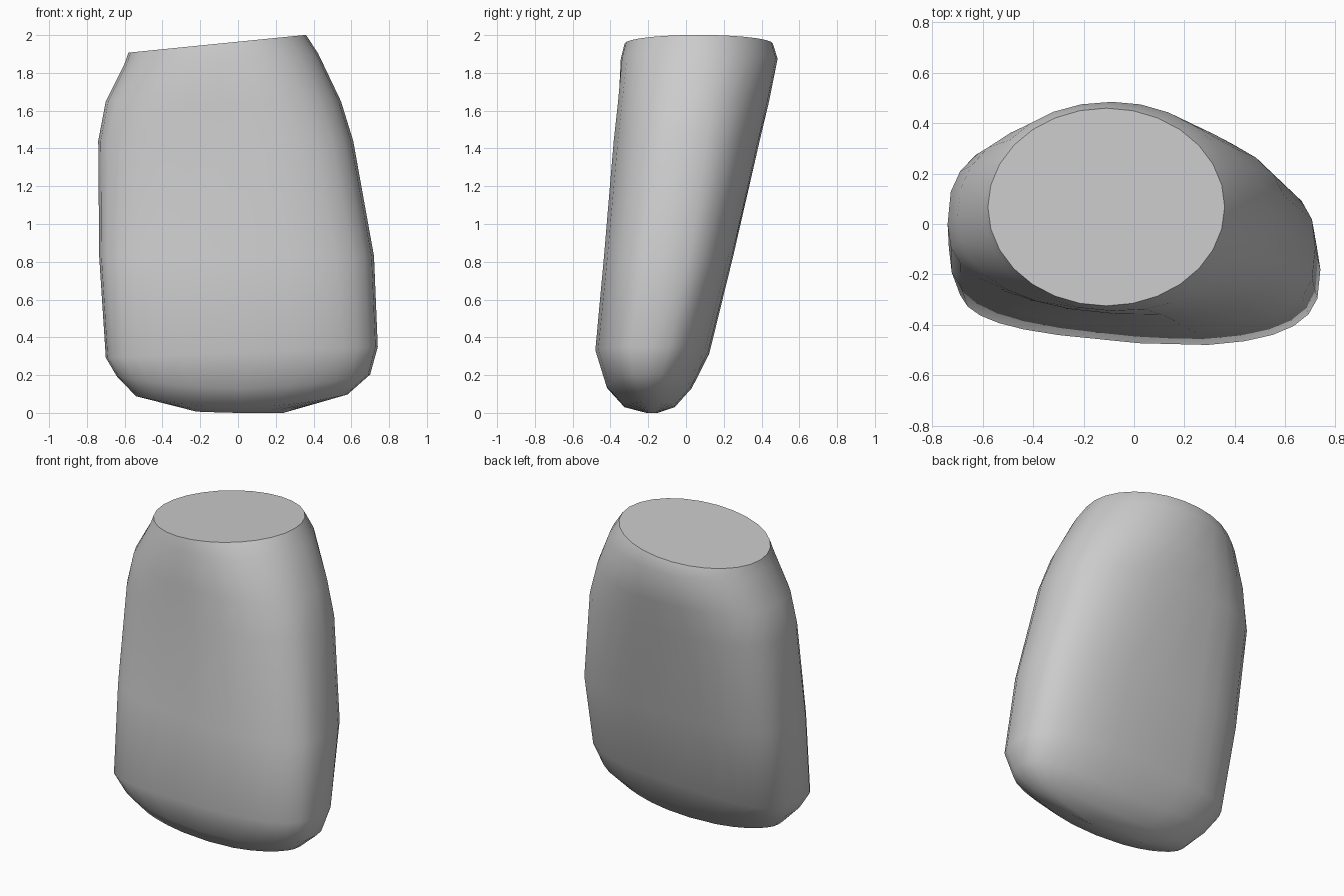
import bpy
import bmesh
from math import sin, cos, pi, radians, copysign

cube = bpy.data.objects.get("Cube")
if cube:
    bpy.data.objects.remove(cube, do_unlink=True)

SIDES = 28
FRONT_RIDGE_X = 0.15

# Cross-sections, bottom to top:
# height, x min, x max, y front, y back,
# squareness of the corners (back left, back right, front right, front left),
# slant of the front away from its ridge, tilt along x, upward bow
SECTIONS = [
    (0.00, -0.22, 0.24, -0.21, -0.15, (2.2, 2.2, 2.2, 2.2), 0, -0.02, 0.05),
    (0.03, -0.54, 0.58, -0.33, -0.06, (2.4, 2.8, 2.8, 2.6), 0.03, 0, 0.2),
    (0.13, -0.64, 0.70, -0.425, 0.03, (2.5, 3.2, 3.2, 2.9), 0.07, 0, 0.15),
    (0.32, -0.70, 0.74, -0.485, 0.125, (2.5, 3.6, 3.7, 3.1), 0.09, 0.04, 0),
    (0.83, -0.735, 0.72, -0.44, 0.25, (2.7, 3.2, 3.2, 2.9), 0.11, 0, 0),
    (1.44, -0.74, 0.61, -0.39, 0.39, (2.4, 2.7, 2.6, 2.7), 0.11, 0, 0),
    (1.65, -0.70, 0.545, -0.37, 0.44, (2.1, 2.3, 2.4, 2.5), 0.06, 0, 0),
    (1.88, -0.60, 0.425, -0.35, 0.485, (2, 2.1, 2.1, 2.2), 0.02, 0.05, 0),
    (1.965, -0.58, 0.36, -0.325, 0.46, (2, 2, 2, 2), 0, 0.1, 0),
]


def rounded(value, squareness):
    return copysign(abs(value) ** (2 / squareness), value)


def add_ring(bm, section):
    z, x0, x1, y0, y1, corners, slant, tilt, bow = section
    ring = []
    for i in range(SIDES):
        a = 2 * pi * i / SIDES
        squareness = corners[4 * i // SIDES]
        out_y = rounded(sin(a), squareness)
        x = (x0 + x1) / 2 + (x1 - x0) / 2 * rounded(cos(a), squareness)
        y = (y0 + y1) / 2 + (y1 - y0) / 2 * out_y
        # Front falls back on the right of its ridge
        y += slant * max(0, FRONT_RIDGE_X - x) * max(0, -out_y)
        ring.append(bm.verts.new((x, y, max(0, z + tilt * x + bow * x * x))))
    return ring


# Body: wide rounded block lofted through the sections, leaning back to the top
bm = bmesh.new()
rings = [add_ring(bm, s) for s in SECTIONS]
for low, high in zip(rings, rings[1:]):
    for i in range(SIDES):
        j = (i + 1) % SIDES
        bm.faces.new((low[i], low[j], high[j], high[i]))
bm.faces.new(rings[0][::-1])
bm.faces.new(rings[-1])
bmesh.ops.recalc_face_normals(bm, faces=bm.faces)

mesh = bpy.data.meshes.new("rounded_body")
bm.to_mesh(mesh)
bm.free()
body = bpy.data.objects.new("rounded_body", mesh)
bpy.context.collection.objects.link(body)

# Single plain grey
grey = bpy.data.materials.new("light_grey")
grey.use_nodes = True
colour = (0.6, 0.6, 0.6, 1)
grey.diffuse_color = colour
grey.node_tree.nodes["Principled BSDF"].inputs["Base Color"].default_value = colour
mesh.materials.append(grey)

# Smooth sides with a crisp rim around the flat top
for ob in bpy.context.selected_objects:
    ob.select_set(False)
body.select_set(True)
bpy.context.view_layer.objects.active = body
bpy.ops.object.shade_smooth_by_angle(angle=radians(40))
